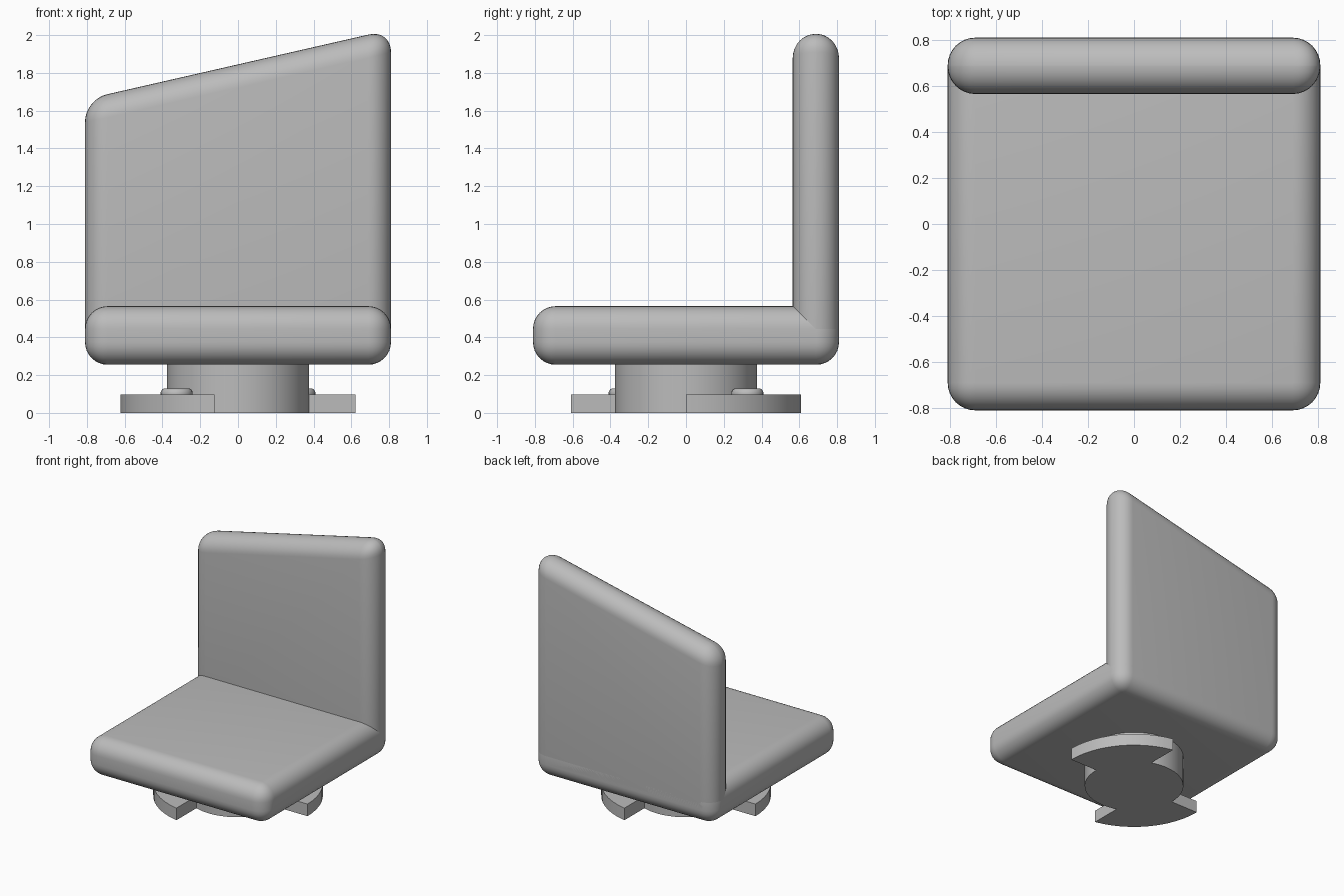
import bpy, bmesh, math
from mathutils import Matrix

if "Cube" in bpy.data.objects:
    bpy.data.objects.remove(bpy.data.objects["Cube"])

grey = bpy.data.materials.new("light_grey")
grey.diffuse_color = (0.5, 0.5, 0.5, 1)
grey.use_nodes = True
grey.node_tree.nodes["Principled BSDF"].inputs["Base Color"].default_value = grey.diffuse_color


def prism(name, outline, height, matrix, bevel=0, segments=8):
    """Extrude a closed 2D outline along its local z, place it, then round its edges."""
    bm = bmesh.new()
    face = bm.faces.new([bm.verts.new((u, v, 0)) for u, v in outline])
    top = bmesh.ops.extrude_face_region(bm, geom=[face])
    bmesh.ops.translate(bm, vec=(0, 0, height),
                        verts=[g for g in top["geom"] if isinstance(g, bmesh.types.BMVert)])
    bmesh.ops.transform(bm, matrix=matrix, verts=bm.verts)
    bmesh.ops.recalc_face_normals(bm, faces=bm.faces)
    mesh = bpy.data.meshes.new(name)
    bm.to_mesh(mesh)
    bm.free()
    mesh.materials.append(grey)
    obj = bpy.data.objects.new(name, mesh)
    bpy.context.collection.objects.link(obj)
    bpy.ops.object.select_all(action='DESELECT')
    obj.select_set(True)
    bpy.context.view_layer.objects.active = obj
    if bevel:
        mod = obj.modifiers.new("rounding", 'BEVEL')
        mod.width, mod.segments = bevel, segments
        mod.limit_method = 'ANGLE'
        bpy.ops.object.modifier_apply(modifier=mod.name)
    bpy.ops.object.shade_smooth_by_angle(angle=math.radians(35))
    return obj


def arc(radius, start, end, steps):
    return [(radius * math.cos(start + (end - start) * i / steps),
             radius * math.sin(start + (end - start) * i / steps)) for i in range(steps + 1)]


W = 0.81       # half width and half depth
LOW = 0.255    # underside of the seat
R = 0.12       # edge rounding

# Seat slab
prism("seat", [(-W, -W), (W, -W), (W, W), (-W, W)], 0.31,
      Matrix.Translation((0, 0, LOW)), R)

# Upright back with a slanted top, extruded forwards from the rear
prism("backrest", [(-W, LOW), (W, LOW), (W, 2.03), (-W, 1.66)], 0.245,
      Matrix.Translation((0, W, 0)) @ Matrix.Rotation(math.pi / 2, 4, 'X'), R)

# Round stem
prism("stem", arc(0.375, 0, 2 * math.pi, 48)[:-1], 0.3, Matrix.Identity(4))

# Two opposite locking lugs, each with a small rounded bump on top
lug = [(0.125, 0), *arc(0.622, 0, math.acos(0.125 / 0.622), 12)]
for side, turn in (("rear", 0), ("front", math.pi)):
    spin = Matrix.Rotation(turn, 4, 'Z')
    prism(side + "_lug", lug, 0.098, spin)
    prism(side + "_bump", arc(0.085, 0, 2 * math.pi, 24)[:-1], 0.06,
          spin @ Matrix.Translation((0.325, 0.325, 0.07)), 0.025, 4)
